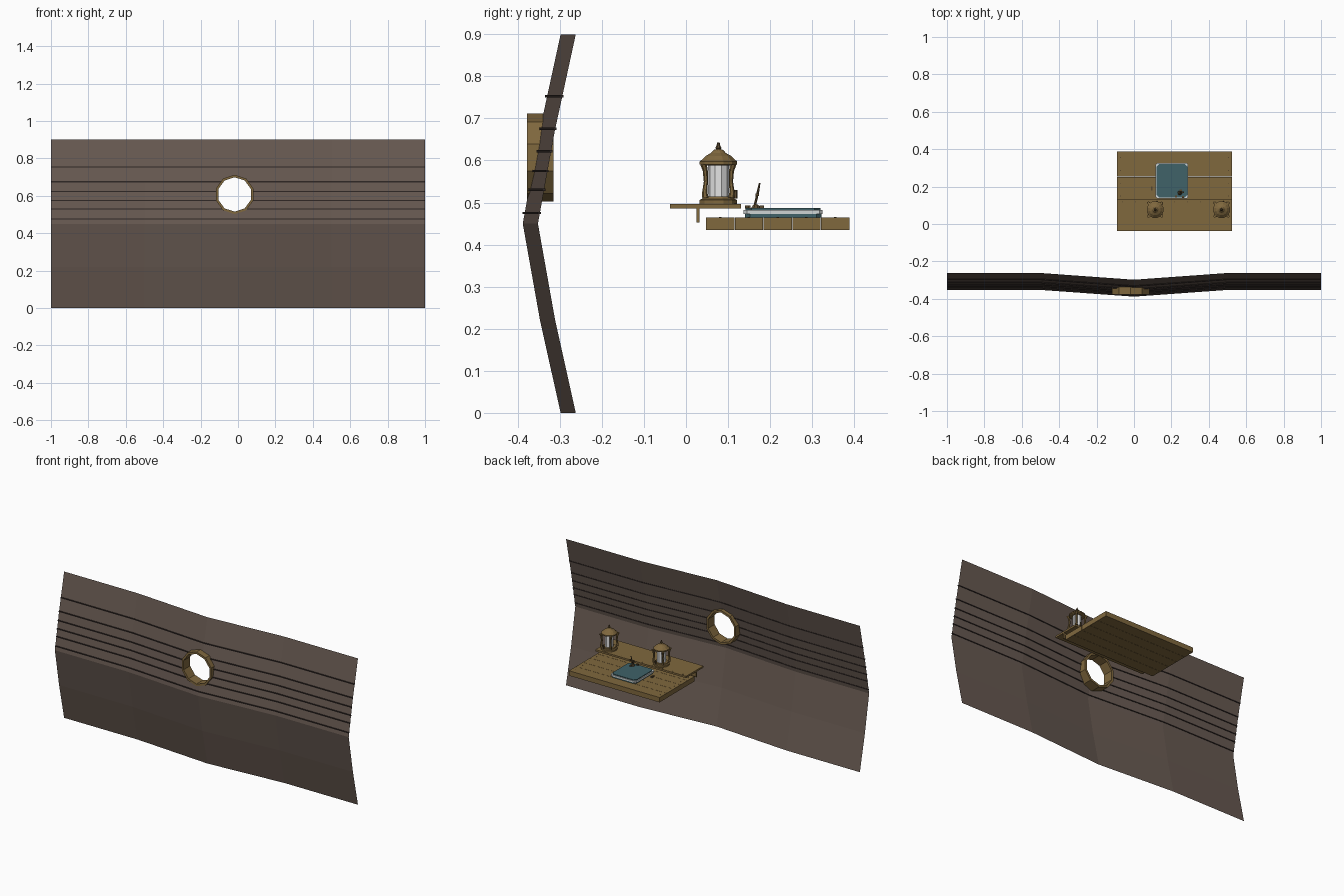
import bpy, bmesh, math
from mathutils import Vector

if "Cube" in bpy.data.objects:
    bpy.data.objects.remove(bpy.data.objects["Cube"])


def material(name, rgb):
    m = bpy.data.materials.new(name)
    m.diffuse_color = (*rgb, 1)
    m.use_nodes = True
    m.node_tree.nodes["Principled BSDF"].inputs["Base Color"].default_value = m.diffuse_color
    return m


HULL = material("hull brown", (0.135, 0.100, 0.082))
SEAM = material("dark seam", (0.028, 0.020, 0.018))
WOOD = material("golden wood", (0.215, 0.138, 0.048))
BRONZE = material("dark bronze", (0.10, 0.066, 0.028))
TEAL = material("teal cover", (0.050, 0.122, 0.138))
PAPER = material("pale paper", (0.62, 0.66, 0.66))
GLASS = material("white glass", (0.78, 0.78, 0.78))


def finish(bm, name, mat):
    bmesh.ops.recalc_face_normals(bm, faces=bm.faces)
    me = bpy.data.meshes.new(name)
    bm.to_mesh(me)
    bm.free()
    me.materials.append(mat)
    ob = bpy.data.objects.new(name, me)
    bpy.context.collection.objects.link(ob)
    return ob


def box(name, x0, x1, y0, y1, z0, z1, mat, bevel=0):
    bm = bmesh.new()
    bmesh.ops.create_cube(bm, size=1)
    for v in bm.verts:
        v.co = ((x0 + x1) / 2 + v.co.x * (x1 - x0),
                (y0 + y1) / 2 + v.co.y * (y1 - y0),
                (z0 + z1) / 2 + v.co.z * (z1 - z0))
    if bevel:  # clip the vertical corners
        edges = [e for e in bm.edges if abs(e.verts[0].co.z - e.verts[1].co.z) > 1e-5]
        bmesh.ops.bevel(bm, geom=edges, offset=bevel, segments=1, affect='EDGES')
    return finish(bm, name, mat)


def loft(name, rings, sides, mat):
    """Stack of horizontal rings given as (x, y, z, radius)."""
    bm = bmesh.new()
    loops = []
    for x, y, z, r in rings:
        loops.append([bm.verts.new((x + r * math.cos(2 * math.pi * (i + .5) / sides),
                                    y + r * math.sin(2 * math.pi * (i + .5) / sides), z))
                      for i in range(sides)])
    for a, b in zip(loops, loops[1:]):
        for i in range(sides):
            j = (i + 1) % sides
            bm.faces.new((a[i], a[j], b[j], b[i]))
    bm.faces.new(loops[0])
    bm.faces.new(loops[-1])
    return finish(bm, name, mat)


# Hull surface: bent in height and dipping forward at the middle
XS = (-1, -.5, 0, .5, 1)
PROFILE = ((0, -.262), (.22, -.311), (.45, -.352), (.67, -.312), (.9, -.262))
PX, PZ, PR, SIDES = -.018, .607, .105, 10


def hull_y(x, z):
    dip = -.036 * max(0, 1 - abs(x) / .5)
    for (z0, y0), (z1, y1) in zip(PROFILE, PROFILE[1:]):
        if z <= z1:
            return y0 + (y1 - y0) * (z - z0) / (z1 - z0) + dip


def cut_porthole(bm, r):
    apothem = r * math.cos(math.pi / SIDES)
    normals = [Vector((math.sin(a), 0, math.cos(a))) for a in
               (2 * math.pi * (i + .5) / SIDES for i in range(SIDES))]
    c = Vector((PX, 0, PZ))
    for n in normals:
        bmesh.ops.bisect_plane(bm, geom=bm.verts[:] + bm.edges[:] + bm.faces[:],
                               plane_co=c + n * apothem, plane_no=n, dist=1e-6)
    inside = [f for f in bm.faces
              if all((f.calc_center_median() - c).dot(n) < apothem - 1e-6 for n in normals)]
    bmesh.ops.delete(bm, geom=inside, context='FACES')


bm = bmesh.new()
grid = [[bm.verts.new((x, hull_y(x, z), z)) for x in XS] for z, _ in PROFILE]
for a, b in zip(grid, grid[1:]):
    for i in range(4):
        bm.faces.new((a[i], a[i + 1], b[i + 1], b[i]))
cut_porthole(bm, .1)
finish(bm, "hull_wall", HULL)

# Dark plank seams running across the upper hull
for k, z in enumerate((.475, .53, .575, .622, .675, .753)):
    bm = bmesh.new()
    loops = []
    for x in XS:
        y = hull_y(x, z)
        loops.append([bm.verts.new((x, y + dy, z + dz)) for dy, dz in
                      ((-.005, -.0028), (.003, -.0028), (.003, .0028), (-.005, .0028))])
    for a, b in zip(loops, loops[1:]):
        for i in range(4):
            bm.faces.new((a[i], a[(i + 1) % 4], b[(i + 1) % 4], b[i]))
    bm.faces.new(loops[0])
    bm.faces.new(loops[-1])
    cut_porthole(bm, .1)
    finish(bm, f"hull_seam_{k + 1}", SEAM)

# Porthole frame: ten-sided tube
bm = bmesh.new()
ring = []
for i in range(SIDES):
    a = 2 * math.pi * i / SIDES
    ring.append([bm.verts.new((PX + r * math.sin(a), y, PZ + r * math.cos(a)))
                 for r, y in ((PR, -.378), (PR, -.315), (.092, -.315), (.092, -.378))])
for i in range(SIDES):
    a, b = ring[i], ring[(i + 1) % SIDES]
    for j in range(4):
        bm.faces.new((a[j], a[(j + 1) % 4], b[(j + 1) % 4], b[j]))
finish(bm, "porthole_frame", WOOD)

# Desk: five planks, raised shelf and the thin board below it
X0, X1 = -.092, .525
step = (.389 - .047) / 5
for i in range(5):
    y = .047 + i * step
    box(f"desk_plank_{i + 1}", X0, X1, y + .0006, y + step - .0006, .435, .465, WOOD)
box("desk_shelf", X0, X1, -.038, .131, .486, .497, WOOD)
box("shelf_back_board", X0, X1, .025, .032, .453, .486, WOOD)

# Nail heads on the desk ends and along the shelf
for i in range(5):
    for x in (X0 + .02, X1 - .02):
        y = .047 + (i + .5) * step
        loft("desk_nail", [(x, y, .464, .003), (x, y, .466, .003)], 6, BRONZE)
for i in range(9):
    x = X0 + .03 + i * (X1 - X0 - .06) / 8
    loft("shelf_nail", [(x, .118, .496, .0025), (x, .118, .498, .0025)], 6, BRONZE)

# Book: covers with clipped corners around pale pages
box("book_bottom_cover", .12, .287, .14, .322, .465, .473, TEAL, .012)
box("book_pages", .116, .29, .137, .325, .473, .482, PAPER, .008)
box("book_top_cover", .121, .285, .142, .32, .482, .487, TEAL, .014)

# Slanted pen stand with cross arm and small feet on the book
loft("pen_base", [(.245, .166, .487, .012), (.245, .166, .495, .006)], 8, BRONZE)
loft("pen_rod", [(.245, .163, .49, .003), (.25, .171, .525, .003), (.252, .175, .546, .002)], 6, BRONZE)
box("pen_cross_arm", .232, .266, .165, .173, .515, .521, BRONZE)
for x, y in ((.225, .148), (.262, .145), (.25, .18)):
    box("pen_foot", x - .006, x + .006, y - .005, y + .005, .486, .493, BRONZE)
box("book_clasp", .09, .1, .18, .2, .465, .472, BRONZE)

# Two lanterns
for tag, cx in (("left", .113), ("right", .468)):
    cy = .077

    def turned(part, prof, sides, mat):
        loft(f"{tag}_lantern_{part}", [(cx, cy, z, r) for z, r in prof], sides, mat)

    turned("base", ((.497, .046), (.506, .046), (.509, .04), (.514, .038)), 12, WOOD)
    turned("glass", ((.514, .025), (.59, .025)), 10, GLASS)
    turned("roof", ((.588, .038), (.591, .046), (.598, .046), (.602, .04), (.611, .031),
                    (.618, .018), (.625, .012), (.627, .005)), 12, WOOD)
    turned("finial", ((.625, .005), (.63, .008), (.635, .005), (.643, .003)), 8, BRONZE)
    for k in range(4):
        c, s = math.cos(math.pi * (k + .5) / 2), math.sin(math.pi * (k + .5) / 2)
        loft(f"{tag}_lantern_post_{k + 1}",
             [(cx + d * c, cy + d * s, z, r) for z, d, r in
              ((.512, .044, .008), (.525, .046, .006), (.55, .042, .005),
               (.575, .044, .006), (.591, .05, .008))], 6, WOOD)
    loft(f"{tag}_lantern_latch", [(cx + .01, cy + .041, .51, .005),
                                  (cx + .01, cy + .041, .53, .004)], 6, BRONZE)
